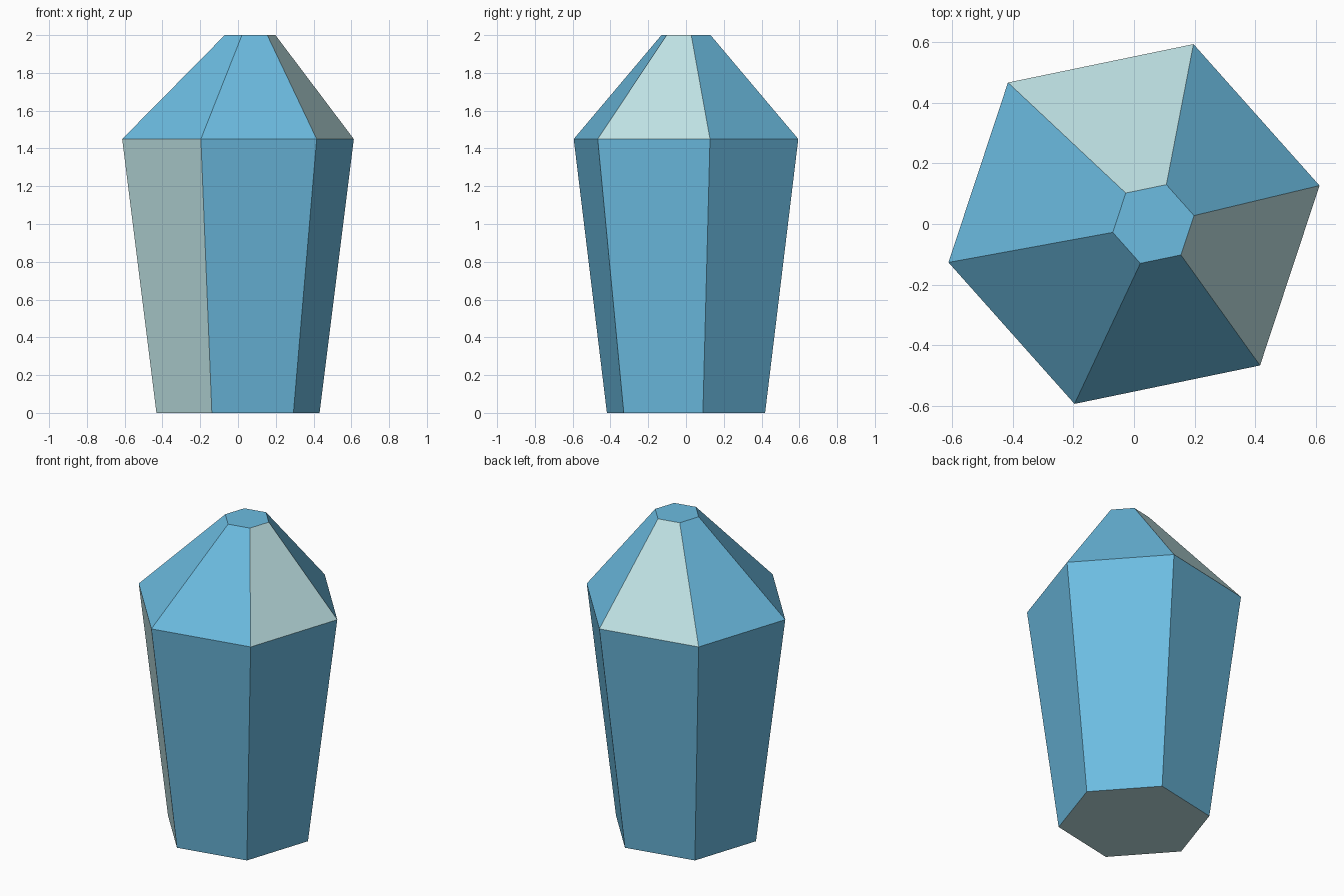
import bpy, bmesh, math

if "Cube" in bpy.data.objects:
    bpy.data.objects.remove(bpy.data.objects["Cube"])


def make_material(name, rgb):
    mat = bpy.data.materials.new(name)
    mat.diffuse_color = (*rgb, 1.0)
    mat.use_nodes = True
    mat.node_tree.nodes["Principled BSDF"].inputs["Base Color"].default_value = mat.diffuse_color
    return mat


SIDES = 6
TURN = math.atan2(0.127, 0.613)

# Hexagonal rings: radius, centre x, height
RINGS = [(0.441, 0.0, 0.0), (0.626, 0.0, 1.45), (0.137, 0.064, 2.0)]

bm = bmesh.new()
rings = []
for radius, cx, z in RINGS:
    angles = [TURN + i * math.tau / SIDES for i in range(SIDES)]
    rings.append([bm.verts.new((cx + radius * math.cos(a), radius * math.sin(a), z))
                  for a in angles])

# Pale facets as (tier, side): one on the shaft, two on the point
PALE = {(0, 3), (1, 1), (1, 5)}
for tier in range(2):
    low, high = rings[tier], rings[tier + 1]
    for i in range(SIDES):
        j = (i + 1) % SIDES
        face = bm.faces.new((low[i], low[j], high[j], high[i]))
        face.material_index = int((tier, i) in PALE)

# Pale base and blue tip
bm.faces.new(rings[0][::-1]).material_index = 1
bm.faces.new(rings[2]).material_index = 0

mesh = bpy.data.meshes.new("crystal")
bm.to_mesh(mesh)
bm.free()
mesh.materials.append(make_material("crystal blue", (0.150, 0.503, 0.753)))
mesh.materials.append(make_material("pale ice", (0.515, 0.753, 0.768)))
crystal = bpy.data.objects.new("crystal", mesh)
bpy.context.collection.objects.link(crystal)
